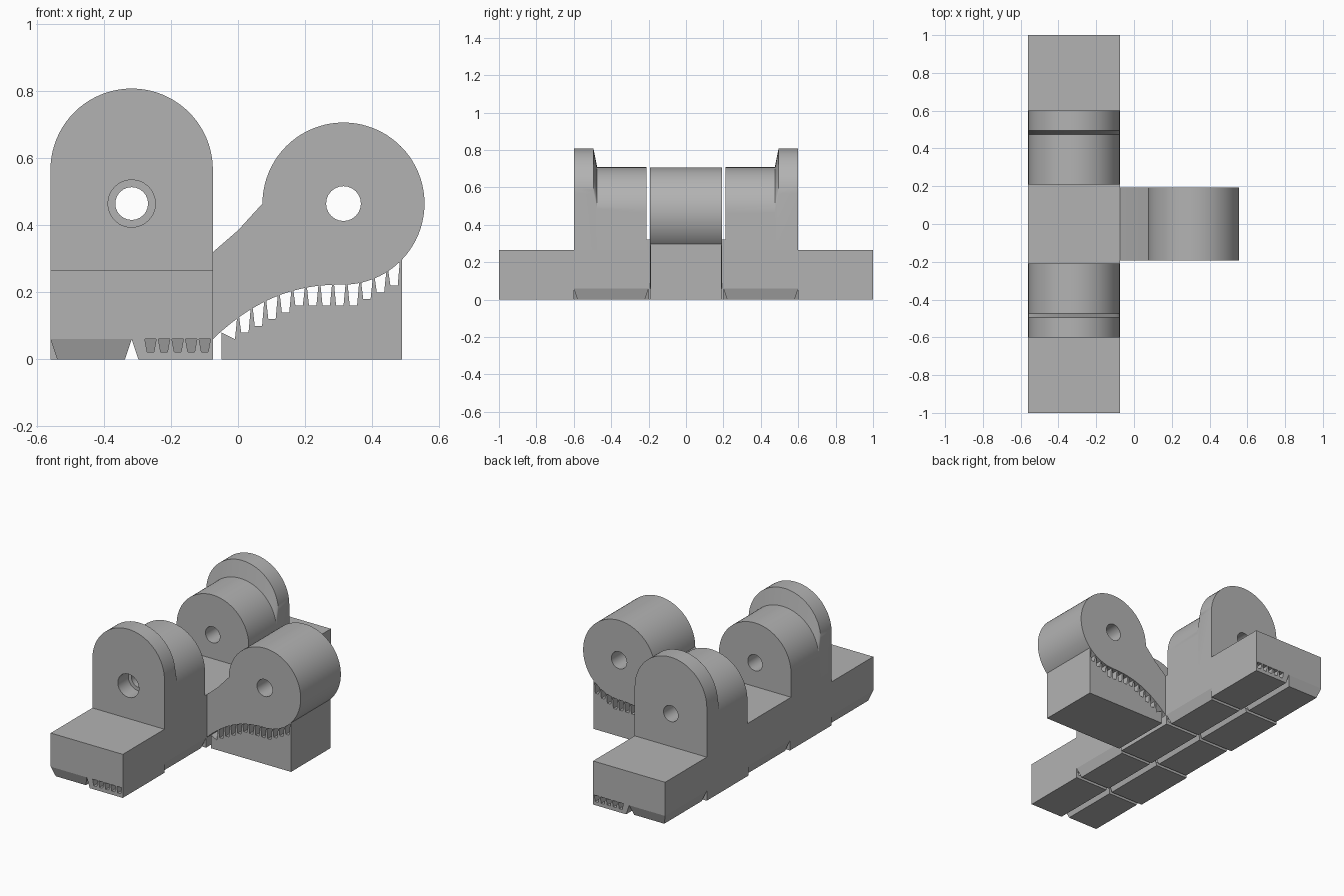
import bpy, bmesh, math

cube = bpy.data.objects.get("Cube")
if cube:
    bpy.data.objects.remove(cube, do_unlink=True)

GREY = (0.45, 0.45, 0.45, 1)
mat = bpy.data.materials.new("plain grey")
mat.use_nodes = True
mat.diffuse_color = GREY
mat.node_tree.nodes["Principled BSDF"].inputs["Base Color"].default_value = GREY

X0, X1 = -0.56, -0.075          # base sides
XM = (X0 + X1) / 2              # base middle
R = (X1 - X0) / 2               # knuckle radius
AX, AZ = 0.315, 0.465           # arm pivot
SKIN = 0.06                     # height of the pads


def loft(name, sections):
    """Solid through matching (y, outline) sections, outlines in x and z."""
    bm = bmesh.new()
    rings = [[bm.verts.new((x, y, z)) for x, z in pts] for y, pts in sections]
    n = len(rings[0])
    for a, b in zip(rings, rings[1:]):
        for i in range(n):
            j = (i + 1) % n
            bm.faces.new((a[i], a[j], b[j], b[i]))
    bm.faces.new(rings[0])
    bm.faces.new(rings[-1])
    bmesh.ops.recalc_face_normals(bm, faces=bm.faces)
    mesh = bpy.data.meshes.new(name)
    bm.to_mesh(mesh)
    bm.free()
    obj = bpy.data.objects.new(name, mesh)
    bpy.context.collection.objects.link(obj)
    mesh.materials.append(mat)
    return obj


def rect(xa, xb, za, zb):
    return [(xa, za), (xb, za), (xb, zb), (xa, zb)]


def arc(cx, cz, r, start, end, steps):
    angles = [math.radians(start + (end - start) * i / steps) for i in range(steps + 1)]
    return [(cx + r * math.cos(a), cz + r * math.sin(a)) for a in angles]


def activate(obj):
    bpy.ops.object.select_all(action='DESELECT')
    obj.select_set(True)
    bpy.context.view_layer.objects.active = obj


def drill(obj, x, r, ya, yb):
    """Cut a round hole along y at pivot height."""
    cutter = loft("drill", [(y, arc(x, AZ, r, 0, 345, 23)) for y in (ya, yb)])
    cutter.hide_render = True
    activate(obj)
    mod = obj.modifiers.new("hole", 'BOOLEAN')
    mod.operation = 'DIFFERENCE'
    mod.solver = 'EXACT'
    mod.object = cutter
    bpy.ops.object.modifier_apply(modifier=mod.name)
    bpy.data.objects.remove(cutter, do_unlink=True)


def smooth(obj):
    activate(obj)
    bpy.ops.object.shade_smooth_by_angle(angle=math.radians(20))


# Long base with a raised middle
low, high = rect(X0, X1, SKIN, 0.265), rect(X0, X1, SKIN, 0.32)
loft("base", [(-1, low), (-0.21, low), (-0.21, high), (0.21, high), (0.21, low), (1, low)])


# Knuckles, each with a taller outer flange
def tombstone(cz):
    return arc(XM, cz, R, 0, 180, 40) + [(X0, 0.2), (X1, 0.2)]


knuckle, flange = tombstone(AZ), tombstone(0.566)
for side, name in ((-1, "front_knuckle"), (1, "back_knuckle")):
    obj = loft(name, [(side * 0.21, knuckle), (side * 0.475, knuckle),
                      (side * 0.495, flange), (side * 0.6, flange)])
    drill(obj, XM, 0.049, -0.8, 0.8)
    if side < 0:
        drill(obj, XM, 0.071, -0.8, -0.5)
    smooth(obj)


# Swinging arm with a round end
def underside(x):
    if x > AX:
        return AZ - math.sqrt(0.242 ** 2 - (x - AX) ** 2)
    return 0.223 - 1.42 * (AX - x) ** 2.3


curve = [X1 + (AX - X1) * i / 24 for i in range(24)]
outline = [(x, underside(x)) for x in curve]
outline += arc(AX, AZ, 0.242, -90, 180, 60) + [(0, 0.385), (X1, 0.32)]
arm = loft("arm", [(-0.193, outline), (0.193, outline)])
drill(arm, AX, 0.052, -0.5, 0.5)
smooth(arm)

# Toothed support block below the arm
top = [(-0.05, 0.08)]
for i in range(13):
    x = -0.02 + 0.0405 * i
    z = math.floor((underside(x) - 0.045) / 0.02) * 0.02
    a, b = x - 0.017, x + 0.017
    if i:
        top += [(a, underside(a))]
        top += [(x - 0.011, z)]
    top += [(x + 0.011, z), (b, underside(b))]
top += [(0.49, underside(0.49)), (0.49, 0), (-0.05, 0)]
loft("arm_support", [(-0.19, top), (0.19, top)])


# Pads under the base: plain tapered ones and toothed ones in a checker pattern
def plain_pad(name, xa, xb, ya, yb):
    t = 0.02
    small, big = rect(xa + t, xb - t, 0, SKIN), rect(xa, xb, 0, SKIN)
    obj = loft(name, [(ya, big), (yb, big)])
    for v in obj.data.vertices:
        if v.co.z < 0.01:
            v.co.x += t if v.co.x < (xa + xb) / 2 else -t
            v.co.y += t if v.co.y < (ya + yb) / 2 else -t


def toothed_pad(name, xa, xb, ya, yb):
    inner_a = xa + (0.02 if xa > X0 else 0)
    inner_b = xb - (0.02 if xb < X1 else 0)
    pts = [(inner_a, 0), (inner_b, 0), (xb, SKIN)]
    step = (xb - xa - 0.04) / 5
    for i in reversed(range(5)):
        x = xa + 0.036 + step * (i + 0.5)
        pts += [(x + 0.017, SKIN), (x + 0.01, 0.022), (x - 0.01, 0.022), (x - 0.017, SKIN)]
    pts.append((xa, SKIN))
    loft(name, [(ya, pts), (yb, pts)])


for row in range(5):
    ya = -1 + 0.4 * row
    for col, (xa, xb) in enumerate(((X0, XM), (XM, X1))):
        make = toothed_pad if (row + col) % 2 else plain_pad
        make(f"pad_{row + 1}_{'right' if col == 0 else 'left'}", xa, xb, ya, ya + 0.4)
